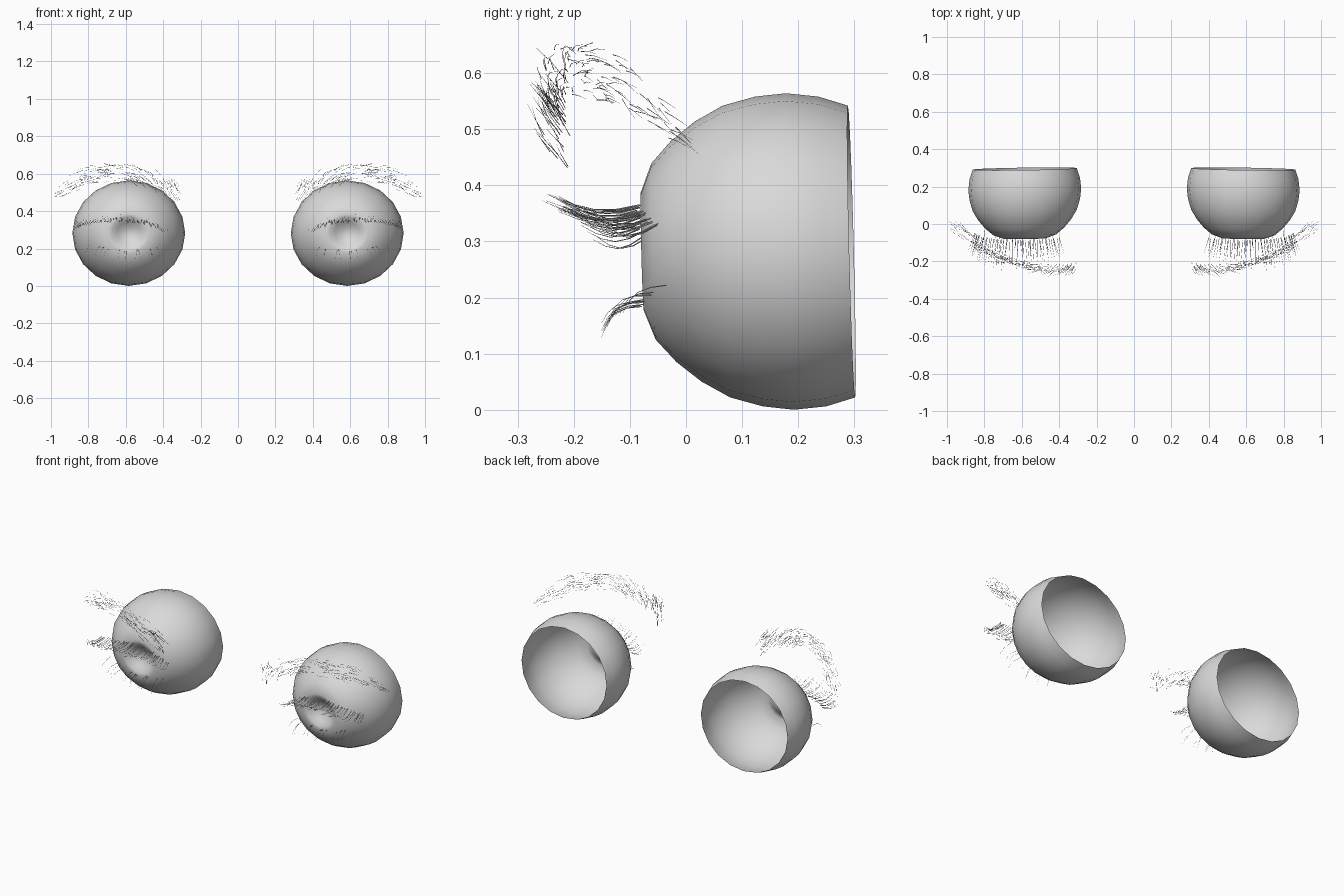
import bpy, bmesh, math, random
from mathutils import Vector

cube = bpy.data.objects.get("Cube")
if cube:
    bpy.data.objects.remove(cube)

# One plain grey for every part
GREY = bpy.data.materials.new("light grey")
GREY.use_nodes = True
GREY.diffuse_color = (0.7, 0.7, 0.7, 1)
GREY.node_tree.nodes["Principled BSDF"].inputs["Base Color"].default_value = (0.7, 0.7, 0.7, 1)

CENTRE = Vector((0.584, 0, 0.282))
SEGMENTS = 20

# Eye profile: radius and depth, from the dimpled iris to the open back
PROFILE = [(0.03, -0.036), (0.06, -0.054), (0.085, -0.074), (0.105, -0.078),
           (0.157, -0.058), (0.197, -0.022), (0.232, 0.022), (0.26, 0.072),
           (0.276, 0.13), (0.282, 0.185), (0.276, 0.243), (0.26, 0.295)]


def eye(side, name):
    bm = bmesh.new()

    def point(r, y, a):
        x, z = r * 1.07 * math.cos(a), r * math.sin(a)
        return bm.verts.new((side * (CENTRE.x + x), y - 0.025 * z - 0.015 * x, CENTRE.z + z))

    tip = point(0, -0.03, 0)
    rings = [[point(r, y, math.tau * i / SEGMENTS) for i in range(SEGMENTS)]
             for r, y in PROFILE]
    for i in range(SEGMENTS):
        j = (i + 1) % SEGMENTS
        bm.faces.new((tip, rings[0][i], rings[0][j]))
        for a, b in zip(rings, rings[1:]):
            bm.faces.new((a[i], b[i], b[j], a[j]))
    if side < 0:
        bmesh.ops.reverse_faces(bm, faces=bm.faces[:])
    mesh = bpy.data.meshes.new(name)
    bm.to_mesh(mesh)
    bm.free()
    mesh.materials.append(GREY)
    mesh.shade_smooth()
    bpy.context.collection.objects.link(bpy.data.objects.new(name, mesh))


def hairs(side, name, strands, thickness):
    """Fine tapered strands as one bevelled curve object."""
    cu = bpy.data.curves.new(name, "CURVE")
    cu.dimensions = "3D"
    cu.bevel_depth = thickness
    cu.bevel_resolution = 0
    for pts in strands:
        s = cu.splines.new("POLY")
        s.points.add(len(pts) - 1)
        for k, (sp, p) in enumerate(zip(s.points, pts)):
            sp.co = (side * p[0], p[1], p[2], 1)
            sp.radius = 1 - 0.8 * k / (len(pts) - 1)
    cu.materials.append(GREY)
    bpy.context.collection.objects.link(bpy.data.objects.new(name, cu))


def along(path, t):
    """Point at fraction t of a polyline."""
    f = min(t, 0.9999) * (len(path) - 1)
    i = int(f)
    return Vector(path[i]).lerp(Vector(path[i + 1]), f - i)


def bend(root, tip, sag, steps):
    """Strand from root to tip, bowed by the sag vector."""
    return [root.lerp(tip, k / steps) + sag * math.sin(math.pi * k / steps)
            for k in range(steps + 1)]


def jitter(x, y, z):
    return Vector([random.uniform(-v, v) for v in (x, y, z)])


UPPER_LID = [(0.40, -0.074, 0.31), (0.50, -0.085, 0.345), (0.60, -0.085, 0.358),
             (0.70, -0.085, 0.355), (0.80, -0.072, 0.343), (0.86, -0.05, 0.33)]
LOWER_LID = [(0.41, -0.065, 0.205), (0.50, -0.076, 0.19), (0.60, -0.078, 0.188),
             (0.70, -0.073, 0.195), (0.80, -0.035, 0.225)]
BROW = [(0.32, -0.225, 0.475), (0.43, -0.24, 0.555), (0.56, -0.225, 0.59),
        (0.69, -0.185, 0.605), (0.82, -0.12, 0.585), (0.95, -0.02, 0.5)]


def upper_lashes():
    out = []
    for i in range(48):
        t = (i + random.random()) / 48
        root = along(UPPER_LID, t) + jitter(0.004, 0.004, 0.008)
        reach = 0.07 + 0.1 * math.sin(math.pi * min(t * 0.85 + 0.05, 1)) * random.uniform(0.6, 1)
        tip = root + Vector((0.06 * (t - 0.4), -reach, 0.15 * (reach - 0.07))) + jitter(0.012, 0, 0.012)
        out.append(bend(root, tip, Vector((0, 0, -0.018)), 4))
    return out


def lower_lashes():
    out = []
    for i in range(12):
        t = (i + random.random()) / 12
        root = along(LOWER_LID, t) + jitter(0.004, 0.003, 0.004)
        tip = root + Vector((0.04 * (t - 0.4), -0.068, -0.045)) + jitter(0.012, 0.012, 0.014)
        out.append(bend(root, tip, Vector((0, -0.012, 0.012)), 4))
    return out


def brow():
    out = []
    for _ in range(170):
        t = random.random() ** 1.2
        spread = 0.055 - 0.015 * t
        root = along(BROW, t) + jitter(0.025, 0.022, spread)
        # inner hairs stand up and forward, outer ones lie along the arch
        lift = max(0.0, 1 - 2 * t)
        flow = (along(BROW, min(t + 0.1, 1)) - along(BROW, max(t - 0.1, 0))).normalized()
        way = flow * (1 - 0.5 * lift) + Vector((0.1, -0.6, 0.6)) * lift + jitter(0.1, 0.25, 0.2)
        tip = root + way.normalized() * random.uniform(0.04, 0.075)
        tip.x = min(tip.x, 1.0)
        out.append(bend(root, tip, Vector((0, -0.003, 0.003)), 2))
    return out


for side, word in ((1, "left"), (-1, "right")):
    random.seed(7)
    eye(side, word + "_eyeball")
    hairs(side, word + "_upper_lashes", upper_lashes(), 0.0012)
    hairs(side, word + "_lower_lashes", lower_lashes(), 0.001)
    hairs(side, word + "_eyebrow", brow(), 0.0008)
